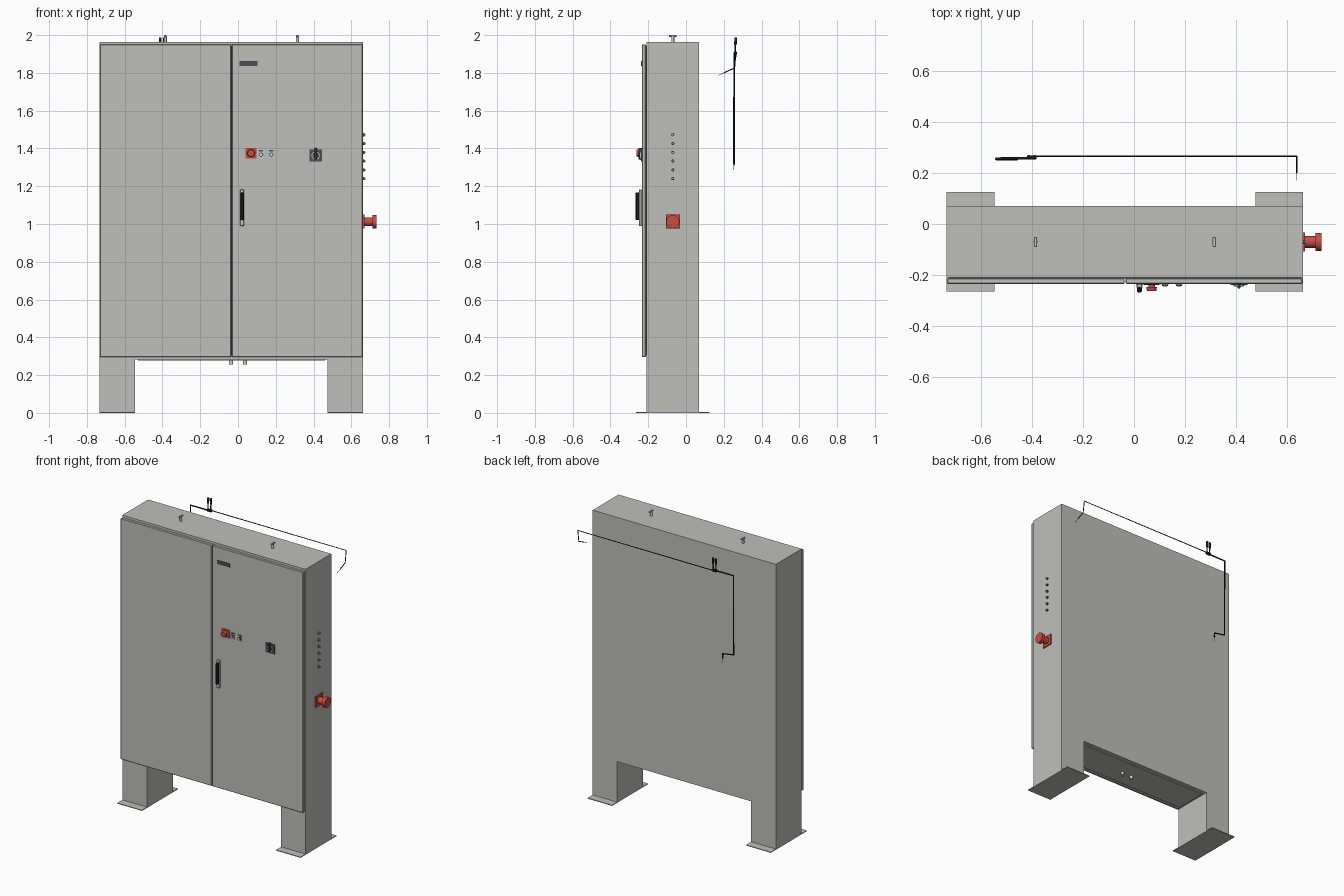
import bpy
import bmesh
from mathutils import Vector

cube = bpy.data.objects.get("Cube")
if cube:
    bpy.data.objects.remove(cube, do_unlink=True)


def material(name, r, g, b):
    m = bpy.data.materials.new(name)
    m.use_nodes = True
    m.diffuse_color = (r, g, b, 1)
    m.node_tree.nodes["Principled BSDF"].inputs["Base Color"].default_value = (r, g, b, 1)
    return m


GREY = material("cabinet grey", 0.52, 0.52, 0.49)
RED = material("safety red", 0.58, 0.075, 0.055)
DARK = material("dark slate", 0.07, 0.075, 0.09)
BLACK = material("cable black", 0.012, 0.012, 0.016)
SILVER = material("light metal", 0.6, 0.62, 0.64)


def finish(name, bm, mat):
    me = bpy.data.meshes.new(name)
    bmesh.ops.recalc_face_normals(bm, faces=bm.faces)
    bm.to_mesh(me)
    bm.free()
    me.materials.append(mat)
    ob = bpy.data.objects.new(name, me)
    bpy.context.collection.objects.link(ob)
    return ob


def box(name, x, y, z, mat, bevel=0):
    """Box from (min, max) pairs."""
    bm = bmesh.new()
    bmesh.ops.create_cube(bm, size=1)
    for v in bm.verts:
        v.co = Vector([(a + b) / 2 + c * (b - a) for (a, b), c in zip((x, y, z), v.co)])
    if bevel:
        bmesh.ops.bevel(bm, geom=bm.edges[:], offset=bevel, segments=1, affect='EDGES')
    return finish(name, bm, mat)


def rod(name, a, b, r, mat, r2=None, sides=24):
    """Cylinder or cone from point a to point b."""
    a, b = Vector(a), Vector(b)
    bm = bmesh.new()
    bmesh.ops.create_cone(bm, cap_ends=True, segments=sides, radius1=r,
                          radius2=r if r2 is None else r2, depth=(b - a).length)
    turn = (b - a).to_track_quat('Z', 'Y')
    for v in bm.verts:
        v.co = turn @ v.co + (a + b) / 2
    for f in bm.faces:
        f.smooth = len(f.verts) == 4
    for e in bm.edges:
        e.smooth = all(f.smooth for f in e.link_faces)
    return finish(name, bm, mat)


def cable(name, points, r, mat):
    cu = bpy.data.curves.new(name, 'CURVE')
    cu.dimensions = '3D'
    cu.bevel_depth = r
    cu.bevel_resolution = 2
    cu.use_fill_caps = True
    sp = cu.splines.new('POLY')
    sp.points.add(len(points) - 1)
    for p, co in zip(sp.points, points):
        p.co = (*co, 1)
    cu.materials.append(mat)
    ob = bpy.data.objects.new(name, cu)
    bpy.context.collection.objects.link(ob)
    return ob


LEFT, RIGHT = -0.733, 0.661
FRONT, BACK = -0.21, 0.07
DOOR = -0.234
MID = -0.07

# Cabinet shell, bottom plate and cable glands
box("cabinet_body", (LEFT, RIGHT), (FRONT, BACK), (0.283, 1.963), GREY)
box("gland_plate", (-0.53, 0.46), (-0.18, 0.04), (0.278, 0.283), GREY)
for x in (-0.037, 0.037):
    rod("cable_gland", (x, MID, 0.255), (x, MID, 0.28), 0.011, SILVER)

# Double doors with a dark seal behind them
box("door_seal", (LEFT + 0.008, RIGHT - 0.008), (FRONT - 0.004, FRONT), (0.303, 1.943), DARK)
for x in ((LEFT + 0.002, -0.037), (-0.033, RIGHT - 0.002)):
    box("door", x, (DOOR, FRONT - 0.003), (0.295, 1.951), GREY, 0.003)

# Legs standing on drilled floor plates
for x in ((LEFT, -0.545), (0.475, RIGHT)):
    box("leg", x, (FRONT, BACK), (0.004, 0.284), GREY)
    plate = box("floor_plate", x, (-0.265, 0.125), (0, 0.005), GREY)
    for y in (-0.237, 0.099):
        cx = sum(x) / 2
        cutter = rod("bolt_hole_cutter", (cx, y, -0.02), (cx, y, 0.02), 0.007, GREY)
        cutter.hide_render = True
        cutter.hide_set(True)
        cut = plate.modifiers.new("bolt hole", 'BOOLEAN')
        cut.operation = 'DIFFERENCE'
        cut.object = cutter

# Lifting bolts on the roof
for x in (-0.385, 0.314):
    rod("lifting_stem", (x, MID, 1.96), (x, MID, 1.992), 0.008, SILVER)
    box("lifting_bar", (x - 0.006, x + 0.006), (MID - 0.02, MID + 0.02), (1.99, 2.0), SILVER, 0.002)

# Name plate
box("name_plate", (0.008, 0.103), (DOOR - 0.003, DOOR), (1.836, 1.862), DARK)

# Red stop button on the door
box("stop_plate", (0.04, 0.098), (DOOR - 0.004, DOOR), (1.347, 1.403), RED)
rod("stop_neck", (0.069, DOOR, 1.375), (0.069, DOOR - 0.014, 1.375), 0.013, RED)
rod("stop_head", (0.069, DOOR - 0.012, 1.375), (0.069, DOOR - 0.028, 1.375), 0.021, RED, 0.018)

# Two small selector switches
for x in (0.122, 0.176):
    box("switch_plate", (x - 0.014, x + 0.014), (DOOR - 0.003, DOOR), (1.35, 1.395), SILVER)
    box("switch_label", (x - 0.011, x + 0.011), (DOOR - 0.004, DOOR), (1.383, 1.392), DARK)
    rod("switch_ring", (x, DOOR, 1.367), (x, DOOR - 0.008, 1.367), 0.012, DARK)
    rod("switch_cap", (x, DOOR, 1.367), (x, DOOR - 0.011, 1.367), 0.008, SILVER)

# Main disconnect switch
box("disconnect_plate", (0.378, 0.444), (DOOR - 0.005, DOOR), (1.33, 1.395), DARK)
rod("disconnect_dial", (0.411, DOOR, 1.362), (0.411, DOOR - 0.009, 1.362), 0.022, SILVER)
rod("disconnect_hub", (0.411, DOOR, 1.362), (0.411, DOOR - 0.011, 1.362), 0.018, DARK)
box("disconnect_lever", (0.405, 0.417), (DOOR - 0.018, DOOR), (1.342, 1.403), DARK, 0.002)

# Door handle
box("handle_base", (0.01, 0.033), (DOOR - 0.016, DOOR), (0.99, 1.182), SILVER, 0.003)
box("handle_grip", (0.012, 0.031), (-0.268, DOOR - 0.01), (1.02, 1.166), BLACK, 0.005)

# Row of indicator lamps on the side wall
for i in range(6):
    z = 1.24 + i * 0.0465
    rod("lamp_ring", (RIGHT, MID, z), (RIGHT + 0.008, MID, z), 0.008, DARK)
    rod("lamp_lens", (RIGHT, MID, z), (RIGHT + 0.015, MID, z), 0.006, SILVER, 0.004)

# Large red emergency button on the side wall
Z = 1.012
box("emergency_plate", (RIGHT, RIGHT + 0.008), (MID - 0.037, MID + 0.037), (Z - 0.037, Z + 0.037), RED)
rod("emergency_neck", (RIGHT, MID, Z), (0.715, MID, Z), 0.023, RED)
rod("emergency_head", (0.711, MID, Z), (0.733, MID, Z), 0.035, RED)

# Loose cable behind the cabinet, with pale stripped ends
CX, CY, CZ = -0.40, 0.266, 1.905
cable("thin_cable", [(CX, CY, CZ), (0.637, CY, CZ), (0.637, 0.255, 1.825), (0.637, 0.2, 1.8)], 0.003, BLACK)
cable("thin_cable_end", [(0.637, 0.2, 1.8), (0.637, 0.17, 1.787)], 0.0015, SILVER)
cable("thick_cable", [(CX + 0.015, 0.258, CZ), (-0.54, 0.256, CZ), (-0.54, 0.254, 1.36),
                      (-0.457, 0.254, 1.345), (-0.457, 0.254, 1.315)], 0.005, BLACK)
cable("thick_cable_end", [(-0.457, 0.254, 1.315), (-0.457, 0.252, 1.285)], 0.002, SILVER)

# Twin cable connectors
for x in (CX - 0.011, CX + 0.011):
    rod("connector", (x, 0.259, CZ - 0.005), (x, 0.262, 1.96), 0.004, BLACK, sides=12)
    rod("connector_tip", (x, 0.262, 1.95), (x, 0.263, 1.988), 0.007, BLACK, sides=12)
box("connector_bridge", (CX - 0.018, CX + 0.018), (0.253, 0.269), (CZ - 0.008, CZ + 0.008), BLACK, 0.002)
